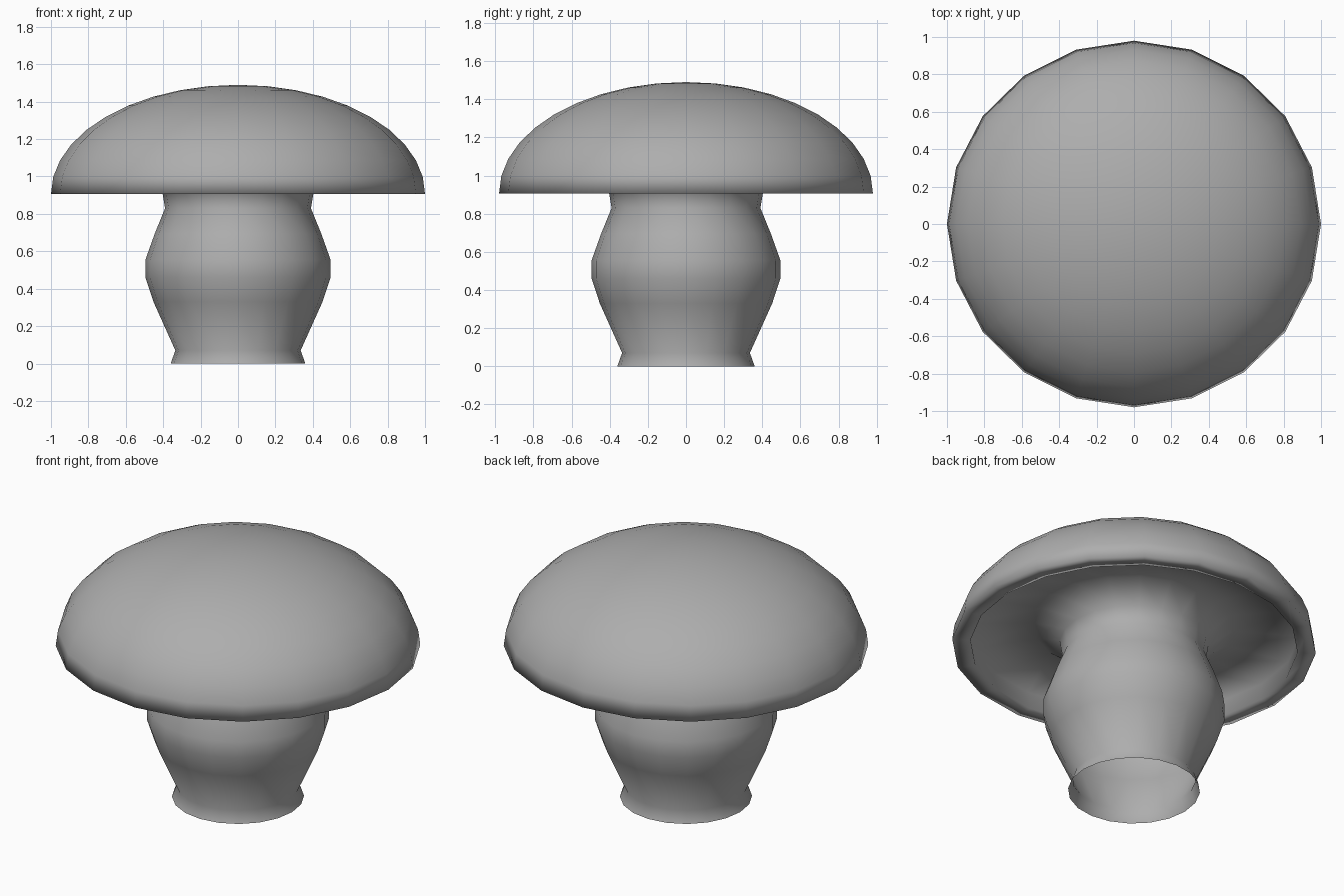
import bpy, bmesh, math

cube = bpy.data.objects.get("Cube")
if cube:
    bpy.data.objects.remove(cube, do_unlink=True)

SIDES = 20

grey = bpy.data.materials.new("plain_grey")
grey.use_nodes = True
colour = (0.42, 0.42, 0.42, 1)
grey.diffuse_color = colour
grey.node_tree.nodes["Principled BSDF"].inputs["Base Color"].default_value = colour


def lathe(name, profile, y_scales):
    """Spin (radius, height) points, listed from the top down, into one open-footed skin."""
    bm = bmesh.new()
    angles = [math.tau * i / SIDES for i in range(SIDES)]
    rings = []
    for (r, z), ys in zip(profile, y_scales):
        if r == 0:
            rings.append([bm.verts.new((0, 0, z))] * SIDES)
        else:
            rings.append([bm.verts.new((r * math.cos(a), r * ys * math.sin(a), z)) for a in angles])
    for upper, lower in zip(rings, rings[1:]):
        for i in range(SIDES):
            j = (i + 1) % SIDES
            corners = [upper[i], lower[i], lower[j], upper[j]]
            bm.faces.new(list(dict.fromkeys(corners))).smooth = True
    mesh = bpy.data.meshes.new(name)
    bm.to_mesh(mesh)
    bm.free()
    mesh.materials.append(grey)
    obj = bpy.data.objects.new(name, mesh)
    bpy.context.collection.objects.link(obj)


# Domed cap: half an ellipse
RIM, HEIGHT = 0.907, 0.583
dome = [(math.cos(math.radians(a)) if a < 90 else 0, RIM + HEIGHT * math.sin(math.radians(a)))
        for a in range(90, -1, -9)]
# Narrow lip and hollow underside, sloping down to the stem
hollow = [(0.9, RIM), (0.91, 1.01), (0.55, 1.03)]
# Bulging stem with pinched neck and flared, open foot
stem = [(0.407, 0.93), (0.39, 0.83), (0.445, 0.695), (0.495, 0.555), (0.495, 0.46),
        (0.452, 0.33), (0.335, 0.07), (0.36, 0)]
scales = [0.98] * (len(dome) + len(hollow)) + [1] * len(stem)
lathe("mushroom", dome + hollow + stem, scales)
